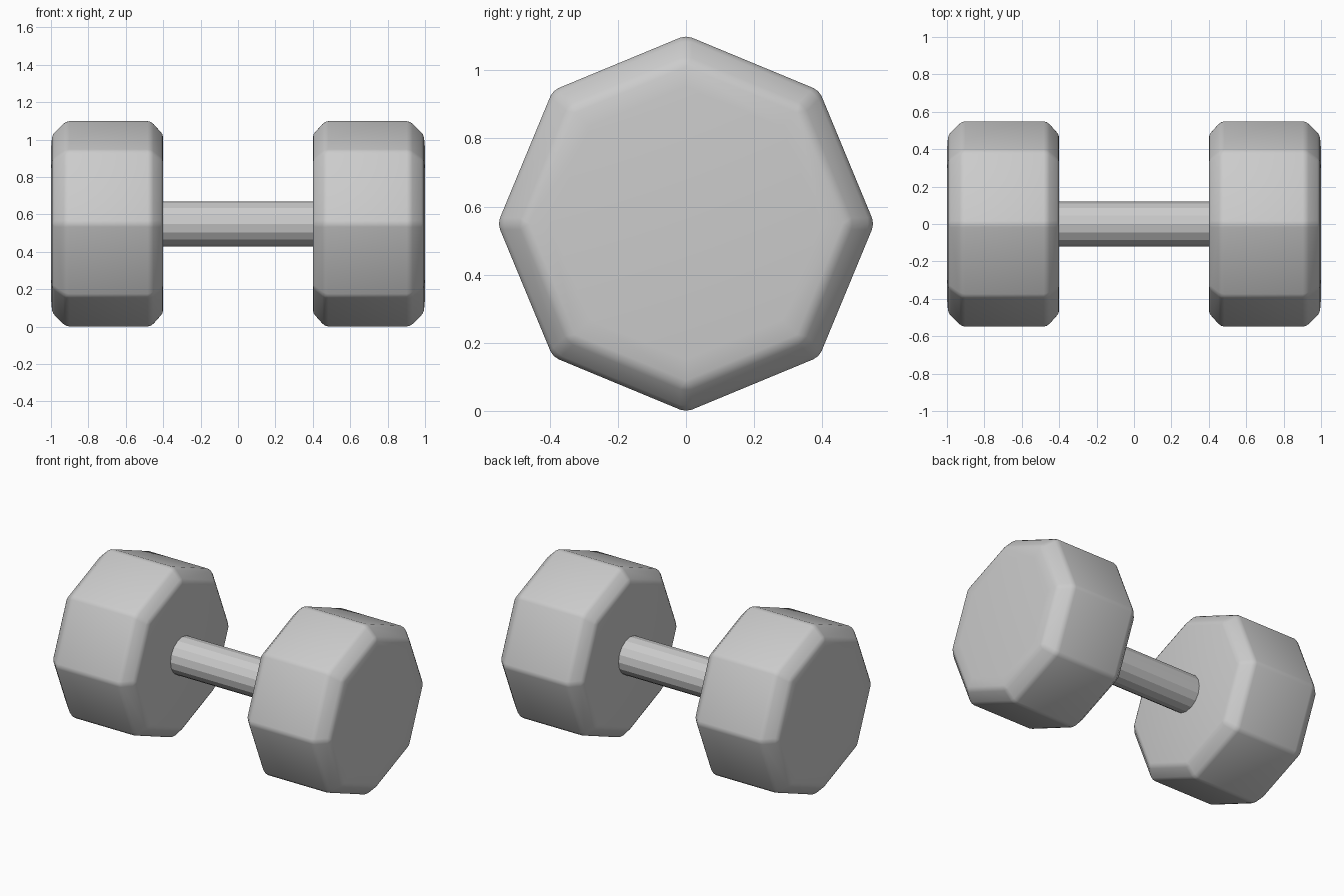
import bpy, bmesh
from math import cos, sin, pi

if "Cube" in bpy.data.objects:
    bpy.data.objects.remove(bpy.data.objects["Cube"])

CZ = 0.55


def lathe_x(name, rings, sides, smooth, bevel=0.0):
    """Prism along x from (x, radius) rings, with a vertex pointing straight up."""
    bm = bmesh.new()
    loops = []
    for x, r in rings:
        loops.append([bm.verts.new((x, r * sin(2 * pi * i / sides),
                                    CZ + r * cos(2 * pi * i / sides)))
                      for i in range(sides)])
    for a, b in zip(loops, loops[1:]):
        for i in range(sides):
            j = (i + 1) % sides
            bm.faces.new((a[i], a[j], b[j], b[i]))
    bm.faces.new(loops[0])
    bm.faces.new(loops[-1])
    bmesh.ops.recalc_face_normals(bm, faces=bm.faces[:])
    if bevel:
        # Soften every chamfer and corner edge
        edges = [e for e in bm.edges if e.calc_face_angle(0) > 0.3]
        bmesh.ops.bevel(bm, geom=edges, offset=bevel, segments=2,
                        profile=0.5, affect='EDGES', clamp_overlap=True)
    mesh = bpy.data.meshes.new(name)
    bm.to_mesh(mesh)
    bm.free()
    ob = bpy.data.objects.new(name, mesh)
    bpy.context.collection.objects.link(ob)
    if smooth:
        bpy.ops.object.select_all(action='DESELECT')
        ob.select_set(True)
        bpy.context.view_layer.objects.active = ob
        bpy.ops.object.shade_smooth_by_angle(angle=pi / 6)
    return ob


# Octagonal weights with chamfered rims and a very slightly domed outer end
for name, s in (("left_weight", -1), ("right_weight", 1)):
    profile = [(0.40, 0.48), (0.465, 0.553), (0.92, 0.553), (0.993, 0.48), (1.0, 0.40)]
    lathe_x(name, [(s * x, r) for x, r in profile], 8, True, 0.018)

# Faceted handle bar, sunk a little into both weights
lathe_x("handle", [(-0.42, 0.12), (0.42, 0.12)], 16, False)
